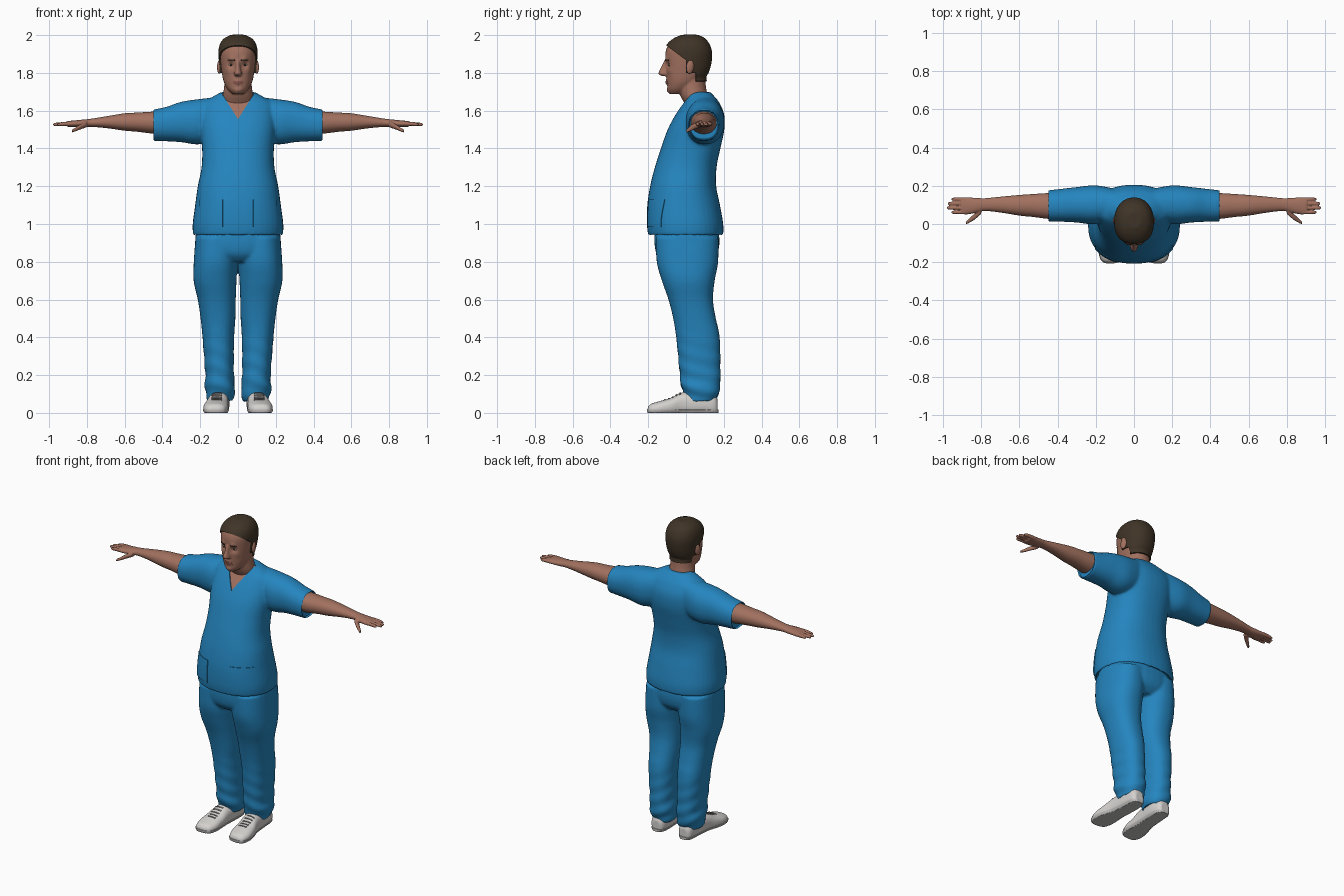
import bpy, bmesh, math
from mathutils import Vector

if "Cube" in bpy.data.objects:
    bpy.data.objects.remove(bpy.data.objects["Cube"])

COLOURS = {
    "scrub_blue": (0.018, 0.235, 0.52), "skin": (0.36, 0.165, 0.115),
    "hair_brown": (0.05, 0.034, 0.02), "shoe_white": (0.66, 0.64, 0.62),
    "sole_grey": (0.55, 0.54, 0.53), "lace_grey": (0.2, 0.19, 0.19),
    "lip_rose": (0.27, 0.10, 0.08), "eye_white": (0.6, 0.57, 0.54), "iris_dark": (0.03, 0.025, 0.02)}
MATS = {}
for key, c in COLOURS.items():
    MATS[key] = bpy.data.materials.new(key)
    MATS[key].diffuse_color = (*c, 1)


def spline(rows, steps=6):
    """Catmull-Rom through the section rows."""
    out = []
    for i in range(len(rows) - 1):
        p = [rows[max(i - 1, 0)], rows[i], rows[i + 1], rows[min(i + 2, len(rows) - 1)]]
        for k in range(steps):
            t = k / steps
            out.append([0.5 * (2 * b + (c - a) * t + (2 * a - 5 * b + 4 * c - d) * t * t
                               + (3 * b - a - 3 * c + d) * t ** 3) for a, b, c, d in zip(*p)])
    return out + [list(rows[-1])]


def add_loft(bm, axis, rows, side=1, power=2.3, n=40):
    """Closed loft; each row is (position on axis, min a, max a, min b, max b)."""
    rings = []
    for t, a0, a1, b0, b1 in spline(rows):
        ring = []
        for i in range(n):
            c, s = math.cos(math.tau * i / n), math.sin(math.tau * i / n)
            a = (a0 + a1) / 2 + (a1 - a0) / 2 * math.copysign(abs(c) ** (2 / power), c)
            b = (b0 + b1) / 2 + (b1 - b0) / 2 * math.copysign(abs(s) ** (2 / power), s)
            x, y, z = {"x": (t, a, b), "y": (a, t, b), "z": (a, b, t)}[axis]
            ring.append(bm.verts.new((x * side, y, z)))
        rings.append(ring)
    for r, q in zip(rings, rings[1:]):
        for i in range(n):
            bm.faces.new((r[i], r[(i + 1) % n], q[(i + 1) % n], q[i]))
    bm.faces.new(rings[0])
    bm.faces.new(rings[-1])


def fuse(name, lofts, voxel, smooth, mats):
    """Merge lofts (axis, rows, mirrored, power) into one skin and return object + bmesh."""
    bm = bmesh.new()
    for axis, rows, mirrored, power in lofts:
        for side in ((1, -1) if mirrored else (1,)):
            add_loft(bm, axis, rows, side, power)
    bmesh.ops.recalc_face_normals(bm, faces=bm.faces)
    me = bpy.data.meshes.new(name)
    bm.to_mesh(me)
    ob = bpy.data.objects.new(name, me)
    bpy.context.collection.objects.link(ob)
    m = ob.modifiers.new("remesh", "REMESH")
    m.mode, m.voxel_size = "VOXEL", voxel
    m = ob.modifiers.new("smooth", "SMOOTH")
    m.factor, m.iterations = 0.5, smooth
    dg = bpy.context.evaluated_depsgraph_get()
    ob.data = bpy.data.meshes.new_from_object(ob.evaluated_get(dg))
    ob.modifiers.clear()
    ob.data.materials.clear()
    for k in mats:
        ob.data.materials.append(MATS[k])
    bm = bmesh.new()
    bm.from_mesh(ob.data)
    for f in bm.faces:
        f.material_index = 0
    return ob, bm


def panel(bm, planes, test, depth, mat, rim):
    """Slice along planes, then raise or sink the faces that pass the test."""
    for co, no in planes:
        bmesh.ops.bisect_plane(bm, geom=bm.verts[:] + bm.edges[:] + bm.faces[:], dist=1e-5,
                               plane_co=co, plane_no=no)
    bm.normal_update()
    faces = [f for f in bm.faces if test(f.calc_center_median(), f.normal)]
    if not faces:
        return
    for f in faces:
        f.material_index = mat
    edge = bmesh.ops.inset_region(bm, faces=faces, thickness=0.0005, depth=depth,
                                  use_even_offset=False, use_boundary=True)["faces"]
    for f in edge:
        f.material_index = rim


def box_planes(xs=(), ys=(), zs=()):
    return ([((s * x, 0, 0), (1, 0, 0)) for x in xs for s in (1, -1)]
            + [((0, y, 0), (0, 1, 0)) for y in ys] + [((0, 0, z), (0, 0, 1)) for z in zs])


def finish(ob, bm=None, angle=45):
    if bm:
        bm.to_mesh(ob.data)
        bm.free()
    bpy.ops.object.select_all(action="DESELECT")
    ob.select_set(True)
    bpy.context.view_layer.objects.active = ob
    bpy.ops.object.shade_smooth_by_angle(angle=math.radians(angle))


def ball(name, loc, scale, mat):
    bpy.ops.mesh.primitive_uv_sphere_add(segments=24, ring_count=14, radius=1, location=loc)
    ob = bpy.context.object
    ob.name, ob.scale = name, scale
    ob.data.materials.append(MATS[mat])
    finish(ob)
    return ob


# Scrub top: torso and sleeves
torso = [(0.94, -.238, .238, -.2, .197), (1.0, -.24, .24, -.207, .197), (1.1, -.227, .227, -.205, .18),
         (1.2, -.213, .213, -.19, .16), (1.3, -.193, .193, -.165, .162), (1.4, -.19, .19, -.133, .182),
         (1.5, -.2, .2, -.097, .203), (1.58, -.2, .2, -.055, .202), (1.64, -.185, .185, -.015, .178),
         (1.67, -.14, .14, .005, .155), (1.698, -.09, .09, .018, .13)]
sleeve = [(.08, .04, .18, 1.46, 1.675), (.2, 0, .202, 1.422, 1.662), (.3, .008, .193, 1.433, 1.647),
          (.38, .012, .184, 1.438, 1.62), (.45, .013, .176, 1.44, 1.606)]
ob, bm = fuse("scrub_top", [("z", torso, False, 2.3), ("x", sleeve, True, 2.2)], .008, 6,
              ["scrub_blue", "skin"])
# V neck
panel(bm, [((0, 0, 1.555), (1, 0, -.63)), ((0, 0, 1.555), (-1, 0, -.63)), ((0, .06, 0), (0, 1, 0))],
      lambda c, n: c.y < .06 and abs(c.x) < (c.z - 1.555) * .63, -.006, 1, 0)
# Lower patch pockets
panel(bm, box_planes((.08, .2), (), (.985, 1.13)),
      lambda c, n: c.y < 0 and .08 < abs(c.x) < .2 and .985 < c.z < 1.13, .004, 0, 0)
# Open hem and sleeve ends
panel(bm, [], lambda c, n: n.z < -.9 and c.z < .96, -.015, 0, 0)
panel(bm, [], lambda c, n: abs(n.x) > .9 and abs(c.x) > .43, -.012, 0, 0)
finish(ob, bm)

# Trousers: hips and two legs, with soft folds near the cuffs
hips = [(.80, -.12, .12, -.12, .13), (.84, -.2, .2, -.155, .165), (.9, -.226, .226, -.167, .177),
        (.97, -.22, .22, -.165, .172)]
leg = [(.06, .027, .16, .003, .157), (.09, .021, .168, -.008, .168), (.14, .016, .177, -.025, .18),
       (.2, .022, .173, -.032, .182), (.4, .02, .188, -.052, .178), (.5, .014, .198, -.068, .158),
       (.6, .012, .213, -.093, .143), (.7, .008, .235, -.128, .152), (.8, .003, .234, -.155, .17),
       (.93, 0, .225, -.16, .172)]
ob, bm = fuse("trousers", [("z", hips, False, 2.4), ("z", leg, True, 2.3)], .008, 5, ["scrub_blue"])
bm.normal_update()
for v in bm.verts:
    x, y, z = v.co
    v.co += v.normal * .004 * math.sin(z * 70 + x * 25 + y * 18) * max(0, 1 - z / .45)
panel(bm, [], lambda c, n: n.z < -.9 and c.z < .08, -.01, 0, 0)
finish(ob, bm)

# Bare arms and hands
arm = [(.38, .025, .166, 1.472, 1.597), (.45, .027, .162, 1.478, 1.595), (.53, .037, .157, 1.488, 1.59),
       (.6, .044, .152, 1.494, 1.586), (.7, .06, .143, 1.508, 1.57), (.78, .068, .135, 1.514, 1.557),
       (.83, .058, .137, 1.512, 1.552), (.87, .05, .14, 1.513, 1.548), (.905, .051, .141, 1.515, 1.545)]
lofts = [("x", arm, True, 2.1)]
for y, tip in ((.061, .957), (.084, .98), (.107, .976), (.130, .955)):
    lofts.append(("x", [(.88, y - .01, y + .01, 1.519, 1.543), (.93, y - .0095, y + .0095, 1.519, 1.54),
                        (tip - .012, y - .0085, y + .0085, 1.518, 1.536),
                        (tip, y - .005, y + .005, 1.522, 1.532)], True, 2))
lofts.append(("x", [(.80, .052, .09, 1.512, 1.545), (.835, .022, .055, 1.5, 1.528),
                    (.862, .006, .03, 1.489, 1.51), (.88, -.003, .012, 1.484, 1.499)], True, 2))
ob, bm = fuse("arms_and_hands", lofts, .0045, 3, ["skin"])
finish(ob, bm)

# Head, neck and nose in one skin
skull = [(1.688, -.028, .028, -.085, 0), (1.71, -.052, .052, -.097, .03), (1.74, -.07, .07, -.099, .06),
         (1.77, -.08, .08, -.102, .09), (1.81, -.087, .087, -.105, .115), (1.86, -.093, .093, -.109, .128),
         (1.91, -.096, .096, -.108, .13), (1.95, -.088, .088, -.092, .117), (1.977, -.068, .068, -.06, .095),
         (1.994, -.034, .034, -.02, .062)]
neck = [(1.56, -.09, .09, .02, .14), (1.62, -.088, .088, .002, .135), (1.68, -.08, .08, -.03, .115),
        (1.73, -.073, .073, -.04, .105), (1.79, -.07, .07, -.03, .1)]
nose = [(1.783, -.014, .014, -.126, -.08), (1.793, -.021, .021, -.144, -.08), (1.806, -.018, .018, -.144, -.08),
        (1.835, -.012, .012, -.13, -.08), (1.868, -.011, .011, -.114, -.08)]
ob, bm = fuse("head", [("z", skull, False, 2.2), ("z", neck, False, 2), ("z", nose, False, 2)], .005, 3,
              ["skin", "hair_brown", "lip_rose"])
# Sculpt: sockets, brow, lips, lip crease, chin, cheekbones
for x, y, z, r, dy in ((.037, -.1, 1.843, .018, .012), (.035, -.1, 1.872, .015, -.006), (0, -.1, 1.749, .02, -.007),
                       (0, -.1, 1.728, .014, .004), (0, -.095, 1.706, .02, -.006), (.055, -.08, 1.81, .02, -.004)):
    for v in bm.verts:
        d = (Vector((abs(v.co.x), v.co.y, v.co.z)) - Vector((x, y, z))).length_squared
        v.co.y += dy * math.exp(-d / r ** 2)
# Lips and brows
panel(bm, box_planes((.026,), (), (1.74, 1.757)),
      lambda c, n: c.y < -.07 and abs(c.x) < .026 and 1.74 < c.z < 1.757, .002, 2, 2)
panel(bm, box_planes((.017, .055), (), (1.864, 1.871)),
      lambda c, n: c.y < -.04 and .017 < abs(c.x) < .055 and 1.864 < c.z < 1.871, .002, 1, 1)
# Short hair: crown, sideburns and nape raised from the scalp


def is_hair(c, n):
    return (c.z > 1.868 - .75 * c.y and c.y < .001) or (c.y > 0 and c.z > 1.80) or (c.y > .05 and c.z > 1.755)


panel(bm, [((0, 0, 1.868), (0, .75, 1))] + box_planes((), (0, .05), (1.80, 1.755)), is_hair, .008, 1, 1)
finish(ob, bm)

# Ears and eyes
for side, word in ((1, "left"), (-1, "right")):
    ear = ball(word + "_ear", (side * .098, .022, 1.832), (.012, .021, .037), "skin")
    ear.rotation_euler = (-.15, 0, side * .3)
    ball(word + "_eye", (side * .037, -.083, 1.843), (.0135, .011, .0065), "eye_white")
    ball(word + "_iris", (side * .037, -.092, 1.843), (.0055, .003, .0055), "iris_dark")

# Shoes
shoe = [(-.203, .1, .15, .005, .028), (-.187, .07, .172, -.012, .047), (-.14, .052, .184, -.015, .062),
        (-.08, .05, .177, -.015, .08), (-.03, .05, .163, -.015, .105), (.02, .048, .156, -.015, .112),
        (.1, .045, .15, -.015, .115), (.15, .055, .142, -.015, .1), (.168, .07, .126, -.005, .07)]
ob, bm = fuse("shoes", [("y", shoe, True, 2.4)], .006, 3, ["shoe_white", "sole_grey", "lace_grey"])
for v in bm.verts:
    v.co.z = max(v.co.z, 0)
bmesh.ops.dissolve_degenerate(bm, dist=1e-5, edges=bm.edges)
# Sole band
panel(bm, box_planes((), (), (.018,)), lambda c, n: c.z < .018 and n.z > -.7, .003, 1, 1)
for f in bm.faces:
    if f.calc_center_median().z < .018:
        f.material_index = 1
for v in bm.verts:
    v.co.z = max(v.co.z, 0)
# Laces
for y in (-.115, -.095, -.075, -.055, -.035):
    panel(bm, box_planes((.085, .14), (y, y + .008)),
          lambda c, n: y < c.y < y + .008 and .085 < abs(c.x) < .14 and n.z > .3, .003, 2, 2)
finish(ob, bm)

for m in bpy.data.materials:
    if m.users and not m.is_grease_pencil:
        m.use_nodes = True
        m.node_tree.nodes["Principled BSDF"].inputs["Base Color"].default_value = m.diffuse_color
